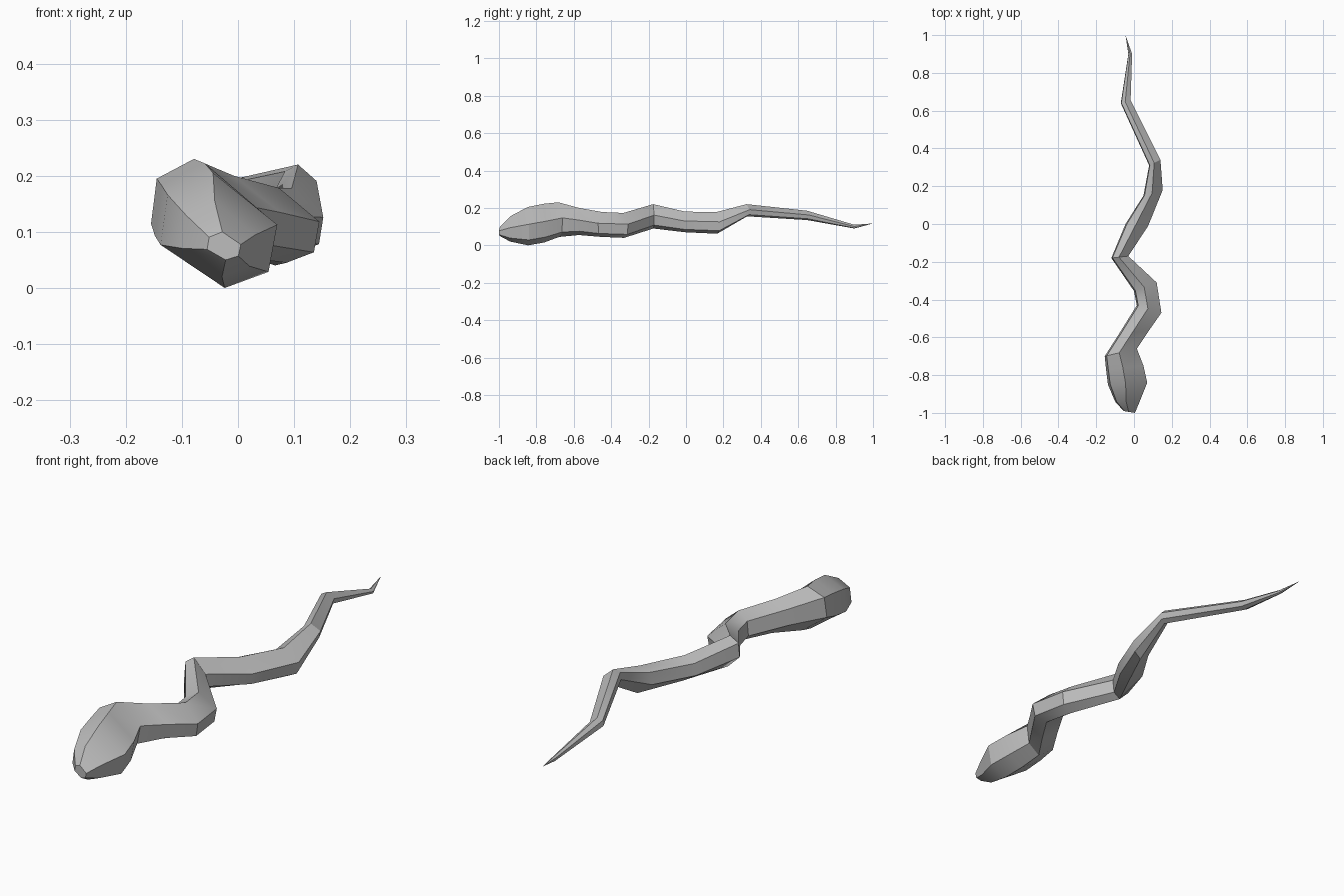
import bpy, bmesh

if "Cube" in bpy.data.objects:
    bpy.data.objects.remove(bpy.data.objects["Cube"])

# One flat colour for the whole animal
grey = bpy.data.materials.new("grey skin")
grey.diffuse_color = (0.5, 0.5, 0.5, 1)
grey.use_nodes = True
grey.node_tree.nodes["Principled BSDF"].inputs["Base Color"].default_value = grey.diffuse_color

# Six-sided body section: u runs left to right, v from belly to back
SECTION = [(-1, -.25), (-.88, .62), (-.1, 1), (1, .1), (.85, -.72), (.1, -1)]

# Stations from snout to tail: left x, y, right x, y, belly z, back z
STATIONS = [
    (-.055, -.99, .005, -1.0, .05, .10),
    (-.10, -.94, .03, -.94, .02, .155),
    (-.138, -.85, .07, -.84, .0, .205),
    (-.148, -.77, .05, -.75, .015, .222),
    (-.155, -.70, .015, -.66, .045, .23),
    (-.075, -.575, .075, -.57, .055, .20),
    (.015, -.43, .145, -.47, .045, .178),
    (.0, -.355, .12, -.31, .04, .173),
    (-.12, -.18, -.03, -.17, .09, .22),
    (-.045, .0, .075, -.01, .07, .18),
    (.05, .15, .152, .18, .062, .178),
    (.08, .31, .14, .34, .155, .22),
    (-.07, .64, -.018, .655, .135, .185),
    (-.03, .90, -.01, .90, .09, .11),
]

bm = bmesh.new()
rings = []
for lx, ly, rx, ry, z0, z1 in STATIONS:
    ring = []
    for u, v in SECTION:
        t = (u + 1) / 2
        ring.append(bm.verts.new((lx + (rx - lx) * t, ly + (ry - ly) * t,
                                  z0 + (z1 - z0) * (v + 1) / 2)))
    rings.append(ring)

# Body walls
for a, b in zip(rings, rings[1:]):
    for i in range(6):
        j = (i + 1) % 6
        bm.faces.new((a[i], a[j], b[j], b[i]))

# Snout cap and pointed tail tip
bm.faces.new(rings[0])
tip = bm.verts.new((-.045, 1.0, .117))
for i in range(6):
    bm.faces.new((rings[-1][i], rings[-1][(i + 1) % 6], tip))
bmesh.ops.recalc_face_normals(bm, faces=bm.faces)

mesh = bpy.data.meshes.new("snake_body")
bm.to_mesh(mesh)
bm.free()
mesh.materials.append(grey)
body = bpy.data.objects.new("snake_body", mesh)
bpy.context.collection.objects.link(body)

# Soft skin with crisp ridges
bpy.context.view_layer.objects.active = body
body.select_set(True)
bpy.ops.object.shade_smooth_by_angle(angle=0.55)
